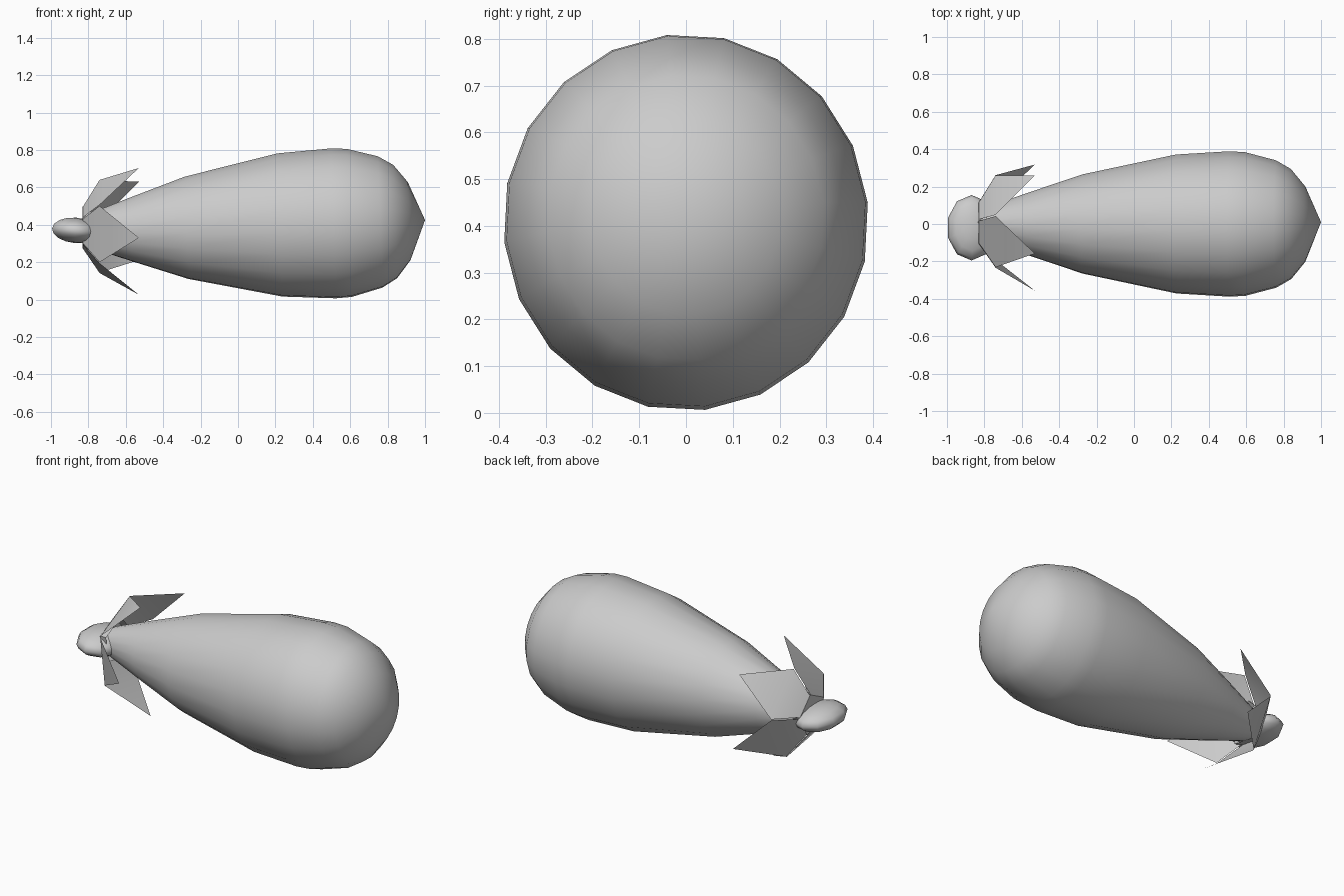
import bpy, bmesh, math
from mathutils import Vector, Matrix

if "Cube" in bpy.data.objects:
    bpy.data.objects.remove(bpy.data.objects["Cube"])

grey = bpy.data.materials.new("plain grey")
grey.diffuse_color = (0.6, 0.6, 0.6, 1)
grey.use_nodes = True
grey.node_tree.nodes["Principled BSDF"].inputs["Base Color"].default_value = grey.diffuse_color

def axis_z(x):
    """Height of the slightly tilted centre line."""
    return 0.392 + 0.03 * x

def finish(bm, name, angle=40):
    me = bpy.data.meshes.new(name)
    bm.to_mesh(me)
    bm.free()
    ob = bpy.data.objects.new(name, me)
    bpy.context.collection.objects.link(ob)
    me.materials.append(grey)
    bpy.ops.object.select_all(action='DESELECT')
    ob.select_set(True)
    bpy.context.view_layer.objects.active = ob
    bpy.ops.object.shade_smooth_by_angle(angle=math.radians(angle))
    return ob

# Fruit body: 20-sided rings along x, closed by a pointed end
SIDES = 20
profile = [(-0.81, 0.085), (-0.57, 0.172), (-0.275, 0.275), (0.225, 0.385),
           (0.51, 0.403), (0.595, 0.398), (0.76, 0.353), (0.84, 0.305), (0.915, 0.21)]
bm = bmesh.new()
rings = []
for x, r in profile:
    ring = []
    for i in range(SIDES):
        a = math.radians(-6 + 18 * i)
        dz = r * math.cos(a)
        ring.append(bm.verts.new((x - 0.035 * dz, 0.97 * r * math.sin(a), axis_z(x) + dz)))
    rings.append(ring)
tip = bm.verts.new((1, 0.01, 0.425))
for i in range(SIDES):
    j = (i + 1) % SIDES
    for p, q in zip(rings, rings[1:]):
        bm.faces.new((p[i], p[j], q[j], q[i]))
    bm.faces.new((rings[-1][i], rings[-1][j], tip))
bm.faces.new(rings[0])
bmesh.ops.recalc_face_normals(bm, faces=bm.faces)
finish(bm, "fruit_body")

# Calyx: pentagonal cap with five pointed, splayed leaves
bm = bmesh.new()
cz = 0.38

def polar(x, radial, side, deg):
    a = math.radians(deg)
    return bm.verts.new((x, radial * math.cos(a) - side * math.sin(a),
                         cz + radial * math.sin(a) + side * math.cos(a)))

centre = bm.verts.new((-0.835, 0, cz))
corners = [polar(-0.83, 0.12, 0, 80 + 72 * k) for k in range(5)]
rim = [polar(-0.785, 0.13, 0, 80 + 72 * k) for k in range(5)]
for k in range(5):
    a, b = corners[k], corners[(k + 1) % 5]
    bm.faces.new((a, b, centre))
    bm.faces.new((a, rim[k], rim[(k + 1) % 5], b))
    mid = 116 + 72 * k
    left = polar(-0.74, 0.215, -0.152, mid)
    right = polar(-0.74, 0.215, 0.152, mid)
    point = polar(-0.53, 0.36, 0, mid)
    base_l = polar(-0.83, 0.097, -0.065, mid)
    base_r = polar(-0.83, 0.097, 0.065, mid)
    bm.faces.new((base_l, base_r, right, left))
    bm.faces.new((left, right, point))
finish(bm, "calyx_leaves", 35)

# Stem: flattened low-poly knob
bm = bmesh.new()
bmesh.ops.create_uvsphere(
    bm, u_segments=10, v_segments=8, radius=1,
    matrix=Matrix.Translation(Vector((-0.869, -0.02, 0.37)))
    @ Matrix.Rotation(math.radians(5), 4, 'Y')
    @ Matrix.Diagonal((0.132, 0.175, 0.068, 1)))
finish(bm, "stem", 60)
